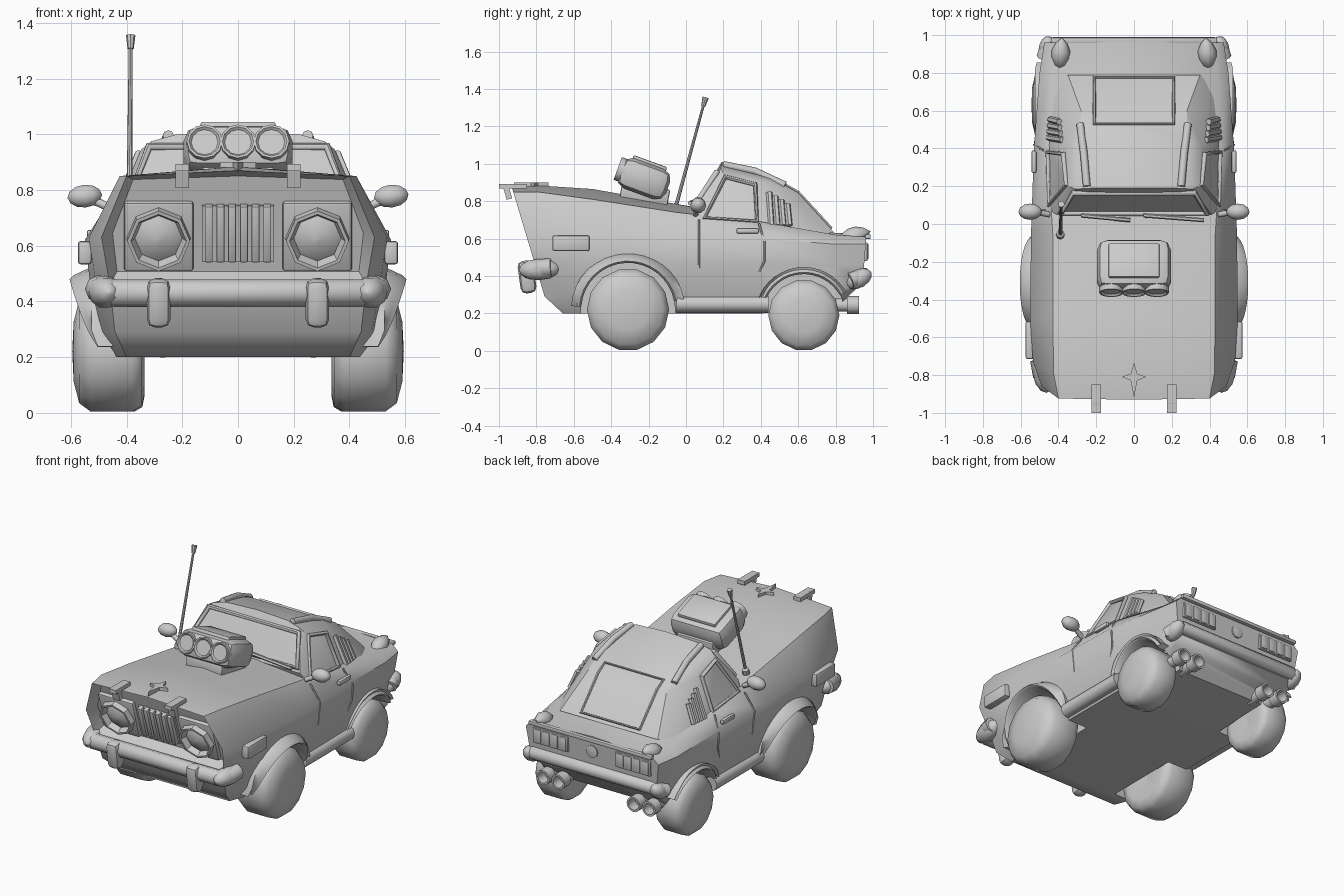
import bpy, bmesh
from math import radians, sin, cos, pi
from mathutils import Vector, Matrix, Euler

cube = bpy.data.objects.get("Cube")
if cube:
    bpy.data.objects.remove(cube, do_unlink=True)

grey = bpy.data.materials.new("plain grey")
grey.use_nodes = True
grey.diffuse_color = (0.6, 0.6, 0.6, 1)
for node in grey.node_tree.nodes:
    if node.type == 'BSDF_PRINCIPLED':
        node.inputs["Base Color"].default_value = (0.6, 0.6, 0.6, 1)
SIDES = ((1, "left"), (-1, "right"))


def add_object(name, mesh, angle=35):
    mesh.materials.clear()
    mesh.materials.append(grey)
    for p in mesh.polygons:
        p.use_smooth = True
    mesh.set_sharp_from_angle(angle=radians(angle))
    obj = bpy.data.objects.new(name, mesh)
    bpy.context.scene.collection.objects.link(obj)
    return obj


def finish(name, bm, angle=35):
    bmesh.ops.recalc_face_normals(bm, faces=bm.faces[:])
    mesh = bpy.data.meshes.new(name)
    bm.to_mesh(mesh)
    bm.free()
    return add_object(name, mesh, angle)


def box(name, center, size, tilt=0, bevel=0.0):
    bm = bmesh.new()
    bmesh.ops.create_cube(bm, size=1)
    bmesh.ops.scale(bm, vec=size, verts=bm.verts[:])
    if bevel:
        bmesh.ops.bevel(bm, geom=bm.edges[:], offset=bevel, segments=2,
                        profile=0.5, affect='EDGES')
    rot = Euler((radians(tilt), 0, 0)).to_matrix().to_4x4()
    bmesh.ops.transform(bm, matrix=Matrix.Translation(center) @ rot, verts=bm.verts[:])
    return finish(name, bm)


def loops_to_bmesh(rings, closed=True):
    """Skin a list of equal point loops."""
    bm = bmesh.new()
    rows = [[bm.verts.new(p) for p in ring] for ring in rings]
    n = len(rows[0])
    for a, b in zip(rows, rows[1:]):
        for i in range(n):
            j = (i + 1) % n
            bm.faces.new((a[i], a[j], b[j], b[i]))
    if closed:
        bm.faces.new(rows[0])
        bm.faces.new(rows[-1])
    return bm, rows


def lathe(name, center, axis, profile, segs=12, angle=35):
    """Turn (radius, height) points around an axis."""
    m = Matrix.Translation(center) @ Vector(axis).to_track_quat('Z', 'Y').to_matrix().to_4x4()
    rings = [[m @ Vector((max(r, 0.0005) * cos(2 * pi * i / segs),
                          max(r, 0.0005) * sin(2 * pi * i / segs), h))
              for i in range(segs)] for r, h in profile]
    return finish(name, loops_to_bmesh(rings)[0], angle)


def tube(name, path, r, cyclic=False, res=2):
    curve = bpy.data.curves.new(name, 'CURVE')
    curve.dimensions = '3D'
    curve.bevel_depth, curve.bevel_resolution, curve.use_fill_caps = r, res, True
    spline = curve.splines.new('POLY')
    spline.points.add(len(path) - 1)
    for point, co in zip(spline.points, path):
        point.co = (*co, 1)
    spline.use_cyclic_u = cyclic
    temp = bpy.data.objects.new("temp", curve)
    mesh = bpy.data.meshes.new_from_object(temp)
    bpy.data.objects.remove(temp)
    mesh.name = name
    return add_object(name, mesh, 50)


def ellipsoid(name, center, axis, r, half):
    steps = [i * pi / 6 for i in range(7)]
    return lathe(name, center, axis, [(r * sin(t), -half * cos(t)) for t in steps], 10, 60)


# Body shell: y, lean, tuck of floor edge, top x/z, crown z, waist x/z, lower x, floor x/z
stations = [
    (-.93, .30, .07, .40, .85, .87, .49, .63, .46, .40, .20),
    (-.80, .30, .02, .425, .85, .885, .535, .63, .51, .43, .20),
    (-.50, 0, 0, .43, .81, .865, .55, .62, .53, .46, .20),
    (-.05, 0, 0, .43, .74, .785, .545, .60, .53, .46, .20),
    (.40, 0, 0, .46, .69, .71, .53, .60, .52, .46, .20),
    (.80, 0, 0, .44, .62, .63, .50, .57, .49, .44, .22),
    (.985, -.08, -.06, .43, .61, .63, .475, .57, .46, .42, .31)]
rings = []
for y, lean, tuck, xt, zt, zc, xw, zw, xl, xb, zb in stations:
    half = [(xt, zt), (xw, zw), (xl, .46), (.5 * (xl + xb) + .012, .65 * zb + .161), (xb, zb)]
    loop = [(0, zc)] + half + [(-x, z) for x, z in reversed(half)]
    rings.append([(x, y + lean * (.87 - z) + (tuck if z == zb else 0), z) for x, z in loop])
bm, rows = loops_to_bmesh(rings, closed=False)
for v in (rows[-1], rows[0]):
    panel = bm.faces.new(v[:4] + v[8:])
    bm.faces.new((v[3], v[4], v[7], v[8]))
    bm.faces.new(v[4:8])
bmesh.ops.recalc_face_normals(bm, faces=bm.faces[:])
bmesh.ops.inset_region(bm, faces=[panel], thickness=.04, depth=-.065)
body = finish("body_shell", bm)

# Wheel wells are cut out of the shell
# end, y, z, wheel radius, wheel x, wheel width, flare height, flare x, arc start and sweep
wells = [("front", -.31, .22, .22, .46, 1, .085, .605, .02, .92),
         ("rear", .63, .19, .19, .435, .8, .068, .535, .1, .74)]
bm = bmesh.new()
for _, y, z, r, *_ in wells:
    for s, _ in SIDES:
        m = Matrix.Translation((s * .56, y, z)) @ Matrix.Rotation(pi / 2, 4, 'Y')
        bmesh.ops.create_cone(bm, cap_ends=True, segments=28, radius1=r + .032,
                              radius2=r + .032, depth=.48, matrix=m)
cutter = finish("well_cutter", bm)
cutter.hide_render = True
mod = body.modifiers.new("wells", 'BOOLEAN')
mod.operation, mod.solver, mod.object = 'DIFFERENCE', 'EXACT', cutter
bpy.context.view_layer.objects.active = body
bpy.ops.object.modifier_apply(modifier=mod.name)
bpy.data.objects.remove(cutter, do_unlink=True)
body.data.set_sharp_from_angle(angle=radians(45))

# Wheels and flared arches
tyre = [(0, -.09), (.15, -.125), (.2, -.115), (.22, -.08), (.22, .07),
        (.19, .11), (.11, .13), (0, .135)]
for where, y, z, r, x, wide, lip, x_out, start, sweep in wells:
    for s, side in SIDES:
        lathe(f"{where}_wheel_{side}", (s * x, y, z), (s, 0, 0),
              [(a * r / .22, h * wide) for a, h in tyre], 14, 50)
        rim = []
        for i in range(17):
            t = pi * (start + sweep * i / 16)
            low = .48
            bulge = low + (x_out - low) * max(sin(t), 0) ** .6
            section = [(r + .03, .42), (r + .03, bulge - .01), (r + .04, bulge),
                       (r + .055, bulge - .015), (r + lip, min(bulge, .525)), (r + lip, .42)]
            rim.append([(s * px, y - q * cos(t), z + q * sin(t)) for q, px in section])
        finish(f"{where}_arch_{side}", loops_to_bmesh(rim)[0], 50)

# Cab with sloping tail
half_cab = [(.41, .05, .76), (.46, .08, .68), (.22, .19, 1.0), (.31, .185, .975),
            (.348, .2, .945), (.28, .46, .925), (.36, .41, .90), (.28, .6, .845),
            (.335, .61, .79), (.35, .79, .635), (.46, .42, .66), (.43, .7, .61)]
bm = bmesh.new()
for s, _ in SIDES:
    for x, y, z in half_cab:
        bm.verts.new((s * x, y, z))
bm.verts.new((0, .19, 1.01))
hull = bmesh.ops.convex_hull(bm, input=bm.verts[:])
bmesh.ops.delete(bm, geom=list(set(hull["geom_interior"])), context='VERTS')
finish("cab", bm, 25)

# Glass frames, roof rails, wipers
tube("windscreen_frame", [(-.385, .055, .785), (-.32, .165, .955), (.32, .165, .955),
                          (.385, .055, .785)], .016, True)
tube("rear_window_frame", [(-.21, .53, .887), (.21, .53, .887), (.21, .6, .848), (.21, .775, .657),
                           (-.21, .775, .657), (-.21, .6, .848)], .009, True, 1)
tube("wiper_left", [(.37, .02, .79), (.05, .045, .80)], .011, res=1)
tube("wiper_right", [(-.02, .02, .79), (-.28, .045, .80)], .011, res=1)


def cab_x(z):
    return .455 - (z - .69) * .41


for s, side in SIDES:
    tube("roof_rail_" + side, [(s * .25, .2, .995), (s * .265, .37, .96), (s * .285, .53, .885)], .02)
    tube("side_window_frame_" + side, [(s * cab_x(z), y, z) for y, z in
                                       ((.1, .71), (.21, .93), (.37, .89), (.38, .69))], .014, True)
    # Slats behind the side window
    for i in range(4):
        y, top = .445 + i * .032, .845 - i * .02
        flank = [(s * (.372 - .1 * (b - .45) - .43 * (z - .86)), b, z)
                 for b, z in ((y, top), (y + .012, .67))]
        tube(f"slat_{side}_{i + 1}", flank, .017, res=1)
    # Door seam, handle and side marker
    seam = [(.47, .07, .70), (.541, .07, .60), (.525, .07, .46), (.49, .07, .3),
            (.49, .33, .3), (.523, .42, .48), (.529, .42, .58), (.48, .39, .68)]
    tube("door_seam_" + side, [(s * x, y, z) for x, y, z in seam], .006, res=1)
    box("door_handle_" + side, (s * .53, .33, .642), (.025, .12, .03), 0, .008)
    box("side_marker_" + side, (s * .55, -.615, .575), (.05, .2, .085), 0, .012)
    tube("side_step_" + side, [(s * .485, -.05, .25), (s * .485, .44, .25)], .045)
    # Door mirrors
    tube("mirror_arm_" + side, [(s * .45, .05, .73), (s * .5, .06, .755), (s * .55, .07, .77)], .015)
    ellipsoid("mirror_" + side, (s * .55, .065, .778), (1, 0, .1), .043, .062)

# Nose details, set back along the leaning panel
LEAN = radians(16.7)


def nose_point(x, z, out=0.0):
    return Vector((x, -.93 + .3 * (.87 - z) - out, z))


axis = (0, -cos(LEAN), -sin(LEAN))
lamp = [(0, .02), (.055, .012), (.085, -.005), (.1, .03), (.113, .03), (.116, -.03)]
for s, side in SIDES:
    box("lamp_housing_" + side, nose_point(s * .285, .635, -.06), (.25, .035, .26), 16.7, .012)
    lathe("headlamp_" + side, nose_point(s * .285, .625, -.035), axis, lamp, 8, 30)
    box("bonnet_catch_" + side, (s * .2, -.925, .88), (.05, .15, .025))
    box("bonnet_hinge_" + side, (s * .2, -.955, .85), (.05, .03, .08), 16)
    box("bumper_guard_" + side, (s * .285, -.85, .395), (.085, .085, .175), 8, .03)
box("grille_back", nose_point(0, .645, -.065), (.26, .02, .21), 16.7)
for i in range(6):
    box(f"grille_bar_{i + 1}", nose_point(-.105 + i * .042, .645, -.045), (.028, .035, .21), 16.7, .004)

# Bumpers
tube("front_bumper", [(-.50, -.72, .445), (-.49, -.79, .44), (-.44, -.835, .43), (.44, -.835, .43),
                      (.49, -.79, .44), (.50, -.72, .445)], .05)
tube("rear_bumper", [(-.475, .88, .375), (-.46, .935, .395), (-.42, .95, .405), (.42, .95, .405),
                     (.46, .935, .395), (.475, .88, .375)], .042)
for s, side in SIDES:
    ellipsoid("front_bumper_end_" + side, (s * .478, -.785, .435), (s * .15, 1, .05), .06, .11)
    ellipsoid("rear_bumper_end_" + side, (s * .455, .925, .385), (0, .85, .5), .05, .075)
    # Tail lights, corner fins and twin pipes
    box("tail_light_" + side, (s * .295, .955, .53), (.25, .03, .10), 0, .005)
    for i in range(4):
        box(f"tail_light_bar_{side}_{i + 1}", (s * (.205 + i * .06), .965, .53), (.05, .02, .085), 0, .004)
    lathe("tail_fin_" + side, (s * .395, .815, .585), (-s * .08, .95, .3),
          [(0, 0), (.032, .025), (.05, .07), (.049, .11), (.03, .15), (0, .18)], 8, 50)
    for number, x in enumerate((.27, .38)):
        lathe(f"exhaust_{side}_{number + 1}", (s * x, .76, .245), (0, 1, 0),
              [(.035, 0), (.035, .1), (.048, .1), (.048, .165), (.036, .165), (.033, .1)], 12)
box("tail_lip", (0, .972, .61), (.88, .03, .025), 0, .006)
lathe("tail_cap", (0, .95, .53), (0, 1, 0), [(.04, 0), (.04, .015), (0, .02)], 10)

# Bonnet star
radii = (.065, .025, .075, .025, .065, .025, .11, .025)
star = [(r * cos(i * pi / 4), -.81 + r * sin(i * pi / 4)) for i, r in enumerate(radii)]
finish("bonnet_star", loops_to_bmesh([[(x, y, z) for x, y in star] for z in (.865, .9)])[0])

# Air intake on the bonnet
TILT = radians(20)
front = Vector((0, -cos(TILT), sin(TILT)))
mid = Vector((0, -.225, .92))
box("intake_base", (0, -.22, .84), (.26, .26, .09), -10, .01)
box("intake", mid, (.39, .275, .17), -20, .055)
box("intake_plate", mid + Vector((0, .03, .08)), (.27, .19, .03), -20, .008)
for number, x in enumerate((-.12, 0, .12)):
    lathe(f"intake_mouth_{number + 1}", mid + front * .125 + Vector((x, 0, .004)), front,
          [(0, .014), (.048, .014), (.056, .024), (.064, .024), (.066, -.03)], 12)

# Aerial
foot, tip = Vector((-.39, -.06, .75)), Vector((-.385, .105, 1.355))
length = (tip - foot).length
lathe("aerial", foot, tip - foot, [(.022, 0), (.022, .03), (.01, .04), (.007, length - .05),
                                   (.011, length - .05), (.017, length), (0, length)], 8)
